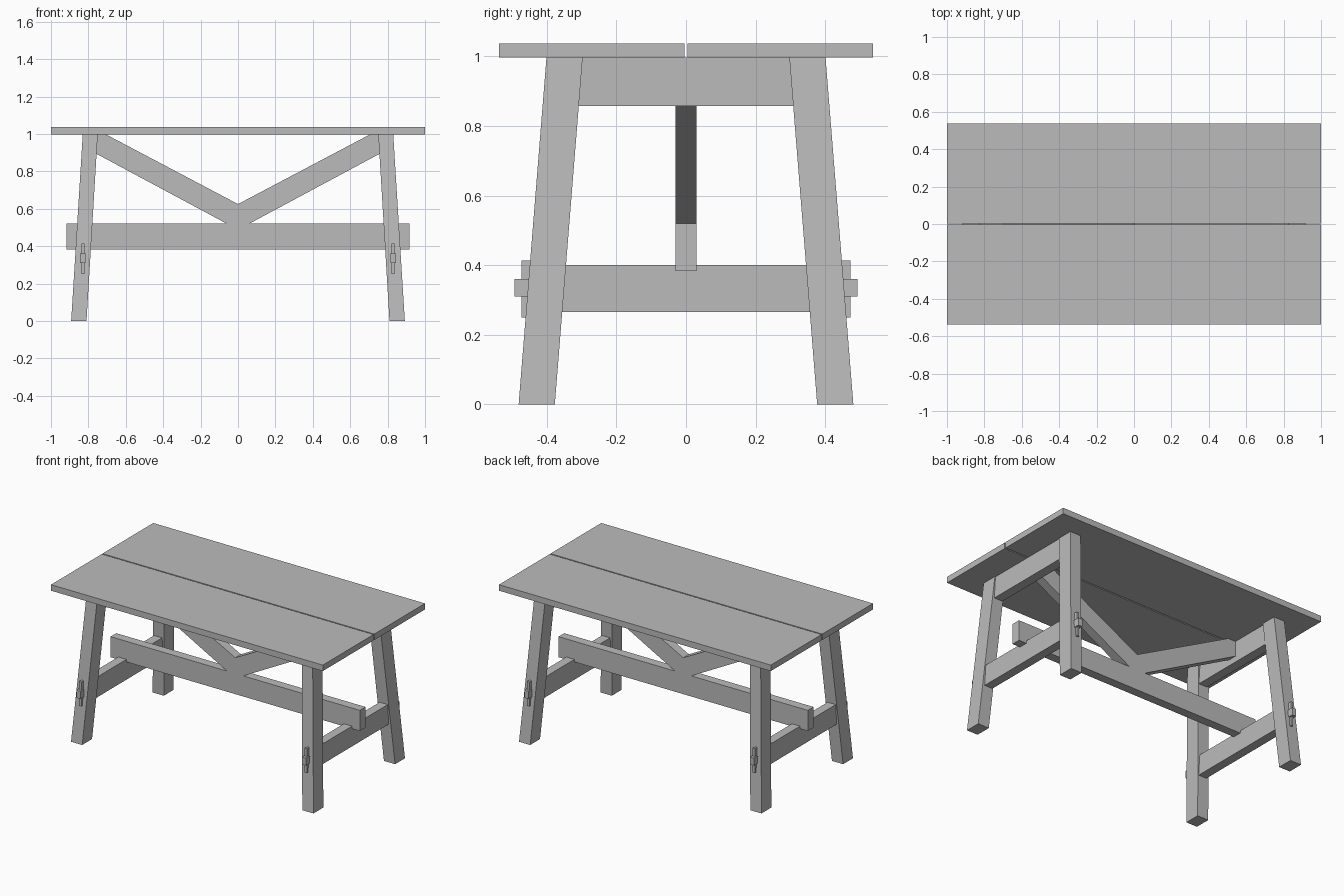
import bpy
import bmesh

if "Cube" in bpy.data.objects:
    bpy.data.objects.remove(bpy.data.objects["Cube"], do_unlink=True)

GREY = (0.5, 0.5, 0.5, 1.0)
mat = bpy.data.materials.new("plain grey wood")
mat.use_nodes = True
mat.diffuse_color = GREY
mat.node_tree.nodes["Principled BSDF"].inputs["Base Color"].default_value = GREY


def loft(name, ring_a, ring_b):
    """Solid between two matching rings of points."""
    bm = bmesh.new()
    a = [bm.verts.new(p) for p in ring_a]
    b = [bm.verts.new(p) for p in ring_b]
    n = len(a)
    bm.faces.new(a)
    bm.faces.new(b[::-1])
    for i in range(n):
        j = (i + 1) % n
        bm.faces.new((a[j], a[i], b[i], b[j]))
    bmesh.ops.recalc_face_normals(bm, faces=bm.faces)
    mesh = bpy.data.meshes.new(name)
    bm.to_mesh(mesh)
    bm.free()
    mesh.materials.append(mat)
    obj = bpy.data.objects.new(name, mesh)
    bpy.context.collection.objects.link(obj)
    return obj


def rect(x0, x1, y0, y1, z):
    return [(x0, y0, z), (x1, y0, z), (x1, y1, z), (x0, y1, z)]


def box(name, x0, x1, y0, y1, z0, z1):
    return loft(name, rect(x0, x1, y0, y1, z0), rect(x0, x1, y0, y1, z1))


def span(sign, low, high):
    return sorted((sign * low, sign * high))


TOP_Z = 0.997

# Two tabletop planks with a narrow gap
for side, s in (("front", -1), ("back", 1)):
    box(f"{side}_top_plank", -1, 1, *span(s, 0.004, 0.537), TOP_Z, 1.037)

# Long stretcher resting on the lower rails
box("stretcher", -0.917, 0.917, -0.03, 0.03, 0.383, 0.52)

for x_name, sx in (("right", -1), ("left", 1)):
    # End rails
    box(f"{x_name}_upper_rail", *span(sx, 0.762, 0.825), -0.34, 0.34, 0.857, TOP_Z)
    box(f"{x_name}_lower_rail", *span(sx, 0.80, 0.86), -0.38, 0.38, 0.265, 0.40)

    # Diagonal brace from the stretcher middle up to the upper rail
    profile = [(0, 0.52), (0.06, 0.52), (0.765, 0.898), (0.765, TOP_Z),
               (0.705, TOP_Z), (0, 0.625)]
    loft(f"{x_name}_brace",
         [(sx * x, -0.03, z) for x, z in profile],
         [(sx * x, 0.03, z) for x, z in profile])

    for y_name, sy in (("front", -1), ("back", 1)):
        # Leg splayed both ways
        loft(f"{x_name}_{y_name}_leg",
             rect(*span(sx, 0.81, 0.892), *span(sy, 0.377, 0.481), 0),
             rect(*span(sx, 0.75, 0.83), *span(sy, 0.297, 0.401), TOP_Z))
        # Through tenon and its locking key
        box(f"{x_name}_{y_name}_tenon", *span(sx, 0.815, 0.845),
            *span(sy, 0.37, 0.493), 0.31, 0.36)
        box(f"{x_name}_{y_name}_key", *span(sx, 0.822, 0.838),
            *span(sy, 0.445, 0.473), 0.25, 0.413)
